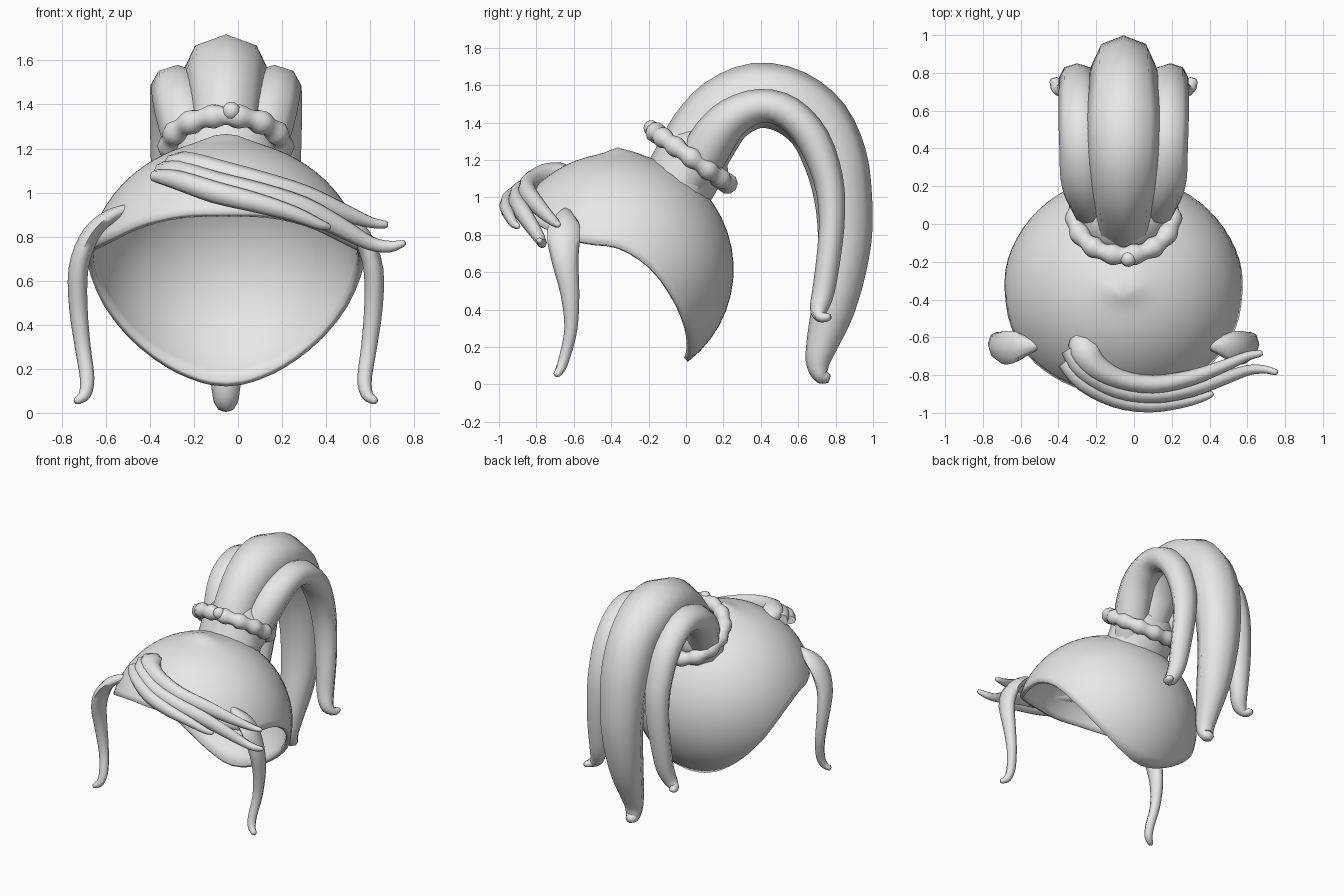
import bpy, bmesh, math
from mathutils import Vector

if "Cube" in bpy.data.objects:
    bpy.data.objects.remove(bpy.data.objects["Cube"])

CX = -0.055  # symmetry plane of the hairpiece
hair = bpy.data.materials.new("light_grey")
hair.diffuse_color = (0.8, 0.8, 0.8, 1)
hair.use_nodes = True
hair.node_tree.nodes["Principled BSDF"].inputs["Base Color"].default_value = hair.diffuse_color


def finish(name, bm, angle=180):
    bmesh.ops.recalc_face_normals(bm, faces=bm.faces)
    me = bpy.data.meshes.new(name)
    bm.to_mesh(me)
    bm.free()
    me.materials.append(hair)
    ob = bpy.data.objects.new(name, me)
    bpy.context.collection.objects.link(ob)
    bpy.context.view_layer.objects.active = ob
    ob.select_set(True)
    bpy.ops.object.shade_smooth_by_angle(angle=math.radians(angle))
    ob.select_set(False)
    return ob


def spline(pts, steps):
    """Catmull-Rom through rows of numbers."""
    p = [Vector(q) for q in pts]
    p = [2 * p[0] - p[1]] + p + [2 * p[-1] - p[-2]]
    out = []
    for i in range(1, len(p) - 2):
        a, b, c, d = p[i - 1:i + 3]
        for k in range(steps):
            t = k / steps
            out.append(0.5 * (2 * b + (c - a) * t + (2 * a - 5 * b + 4 * c - d) * t * t
                              + (3 * b - a - 3 * c + d) * t ** 3))
    return out + [p[-2]]


def lock(name, pts, ref, sides=8, steps=3):
    """Tapered strand; rows are x, y, z, half width along ref, half thickness."""
    rows = spline(pts, steps)
    pos = [Vector(r[:3]) for r in rows]
    bm = bmesh.new()
    rings = []

    def ring(c, side, nor, w, h):
        rings.append([bm.verts.new(c + side * w * math.cos(a) + nor * h * math.sin(a))
                      for a in (2 * math.pi * k / sides for k in range(sides))])

    for i, r in enumerate(rows):
        tan = (pos[min(i + 1, len(pos) - 1)] - pos[max(i - 1, 0)]).normalized()
        side = Vector(ref)
        side = (side - tan * side.dot(tan)).normalized()
        nor = tan.cross(side)
        ring(pos[i], side, nor, r[3], r[4])
    # rounded tip
    ring(pos[-1] + tan * r[4] * 0.6, side, nor, r[3] * 0.65, r[4] * 0.65)
    for a, b in zip(rings, rings[1:]):
        for k in range(sides):
            j = (k + 1) % sides
            bm.faces.new((a[k], a[j], b[j], b[k]))
    bm.faces.new(rings[0])
    bm.faces.new(rings[-1])
    return finish(name, bm, 75)


# Scalp cap: sphere shell whose lower edge follows a smooth hairline (azimuth, height)
HAIRLINE = spline([(0, .905), (20, .9), (40, .86), (60, .79), (75, .755), (88, .74), (99, .685),
                   (109, .6), (116, .51), (125, .4), (134, .3), (148, .195), (165, .135),
                   (180, .12)], 4)


def hairline(deg):
    for a, b in zip(HAIRLINE, HAIRLINE[1:]):
        if deg <= b.x:
            return a.y + (b.y - a.y) * (deg - a.x) / (b.x - a.x)
    return HAIRLINE[-1].y


bm = bmesh.new()
R, CY, CZ, SEG, ROWS = 0.622, -0.367, 0.615, 64, 18


def cap_point(phi, th):
    x, y = R * math.sin(th) * math.sin(phi), -R * math.sin(th) * math.cos(phi)
    # slight gathered ridge leading to the ponytail
    bump = 0.032 * math.exp(-(x / .1) ** 2 - ((y - .02) / .07) ** 2) if th < 1 else 0
    return bm.verts.new((CX + x * 1.03, CY + y, CZ + R * math.cos(th) + bump))


top = cap_point(0, 0)
cols = []
for s in range(SEG):
    deg = 360 * s / SEG
    end = math.acos((hairline(min(deg, 360 - deg)) - CZ) / R)
    cols.append([cap_point(math.radians(deg), end * k / ROWS) for k in range(1, ROWS + 1)])
for s in range(SEG):
    a, b = cols[s], cols[(s + 1) % SEG]
    bm.faces.new((top, a[0], b[0]))
    for k in range(ROWS - 1):
        bm.faces.new((a[k], a[k + 1], b[k + 1], b[k]))
cap = finish("scalp_cap", bm, 50)
sol = cap.modifiers.new("thickness", 'SOLIDIFY')
sol.thickness = 0.03
sol.offset = -1

# Main ponytail: y, z, half width, half thickness
MAIN = [(-.09, 1.02, .17, .18), (.02, 1.2, .17, .19), (.1, 1.34, .165, .19), (.21, 1.47, .18, .18),
        (.38, 1.545, .195, .175), (.56, 1.51, .2, .175), (.71, 1.39, .185, .175),
        (.8, 1.2, .18, .17), (.84, 1.0, .17, .155), (.85, .8, .155, .145), (.83, .6, .14, .13),
        (.785, .4, .115, .115), (.735, .24, .085, .09), (.705, .12, .066, .065),
        (.72, .05, .055, .045), (.75, .035, .04, .032)]
lock("main_ponytail", [(CX, *p) for p in MAIN], (1, 0, 0))

# Gathered root under the tie
lock("ponytail_root", [(CX, -.06, 1.03, .24, .19), (CX, 0, 1.14, .235, .195),
                       (CX, .045, 1.23, .235, .2)], (1, 0, 0), 12)

# Side ponytails: x offset, y, z, half width, half thickness
TAIL = [(.1, -.01, 1.06, .11, .1), (.14, .07, 1.18, .125, .12), (.18, .15, 1.32, .13, .12),
        (.21, .25, 1.43, .125, .105), (.22, .4, 1.49, .12, .09), (.23, .55, 1.45, .115, .09),
        (.235, .68, 1.31, .11, .09), (.24, .76, 1.1, .1, .08), (.25, .78, .9, .09, .07),
        (.265, .765, .7, .08, .065), (.28, .735, .5, .065, .06), (.31, .71, .4, .05, .048),
        (.35, .72, .36, .035, .03), (.365, .76, .36, .028, .022)]
# Locks hanging in front of the ears
EAR = [(.43, -.64, .935, .012, .015), (.5, -.645, .905, .045, .03), (.57, -.65, .86, .08, .036),
       (.63, -.655, .78, .088, .042), (.67, -.645, .65, .07, .045), (.67, -.62, .48, .05, .042),
       (.65, -.615, .3, .035, .036), (.63, -.645, .16, .03, .033), (.64, -.67, .085, .026, .028),
       (.675, -.69, .055, .02, .018)]
for label, s in (("left", -1), ("right", 1)):
    lock(label + "_ponytail", [(CX + s * p[0], *p[1:]) for p in TAIL], (1, 0, 0))
    lock(label + "_ear_lock", [(CX + s * p[0], *p[1:]) for p in EAR], (0, 1, 0))

# Swept fringe in three strands
lock("upper_fringe", [(-.25, -.6, 1.11, .04, .08), (-.26, -.67, 1.125, .06, .085),
                      (-.2, -.755, 1.11, .07, .07), (-.08, -.82, 1.075, .072, .055),
                      (.1, -.85, 1.03, .068, .05),
                      (.3, -.815, .98, .055, .042), (.48, -.75, .91, .04, .032),
                      (.6, -.7, .865, .025, .025), (.67, -.685, .855, .017, .017)], (0, 0, 1))
lock("middle_fringe", [(-.34, -.66, 1.09, .05, .05), (-.27, -.77, 1.085, .06, .055),
                       (-.1, -.875, 1.03, .065, .05), (.1, -.905, .985, .06, .045),
                       (.3, -.875, .925, .055, .042), (.47, -.82, .84, .045, .035),
                       (.6, -.775, .77, .032, .028), (.69, -.77, .755, .026, .022),
                       (.75, -.785, .77, .016, .016)], (0, 0, 1))
lock("lower_fringe", [(-.37, -.73, 1.075, .03, .04), (-.27, -.84, 1.055, .045, .045),
                      (-.1, -.93, 1.0, .05, .042), (.08, -.96, .955, .045, .038),
                      (.25, -.945, .905, .035, .03), (.36, -.92, .86, .025, .022),
                      (.41, -.9, .845, .015, .016)], (0, 0, 1))

# Beaded hair tie around the ponytail root
bm = bmesh.new()
centre = Vector((CX, .03, 1.21))
ux, uy = Vector((1, 0, 0)), Vector((0, .815, -.58))
axis = ux.cross(uy)
N, M, BEADS = 84, 10, 14
grid = []
for i in range(N):
    a = 2 * math.pi * i / N
    out = ux * math.cos(a) + uy * math.sin(a)
    r = 0.05 + 0.007 * math.cos(BEADS * a)
    c = centre + ux * .255 * math.cos(a) + uy * .24 * math.sin(a)
    grid.append([bm.verts.new(c + (out * math.cos(b) + axis * math.sin(b)) * r)
                 for b in (2 * math.pi * k / M for k in range(M))])
for i in range(N):
    for k in range(M):
        p, q, j = grid[i], grid[(i + 1) % N], (k + 1) % M
        bm.faces.new((p[k], q[k], q[j], p[j]))
finish("hair_tie", bm)

# Clasp bead on the front of the tie
bm = bmesh.new()
bmesh.ops.create_uvsphere(bm, u_segments=14, v_segments=8, radius=.042)
bmesh.ops.translate(bm, verts=bm.verts, vec=(-.03, -.185, 1.37))
finish("tie_bead", bm)
